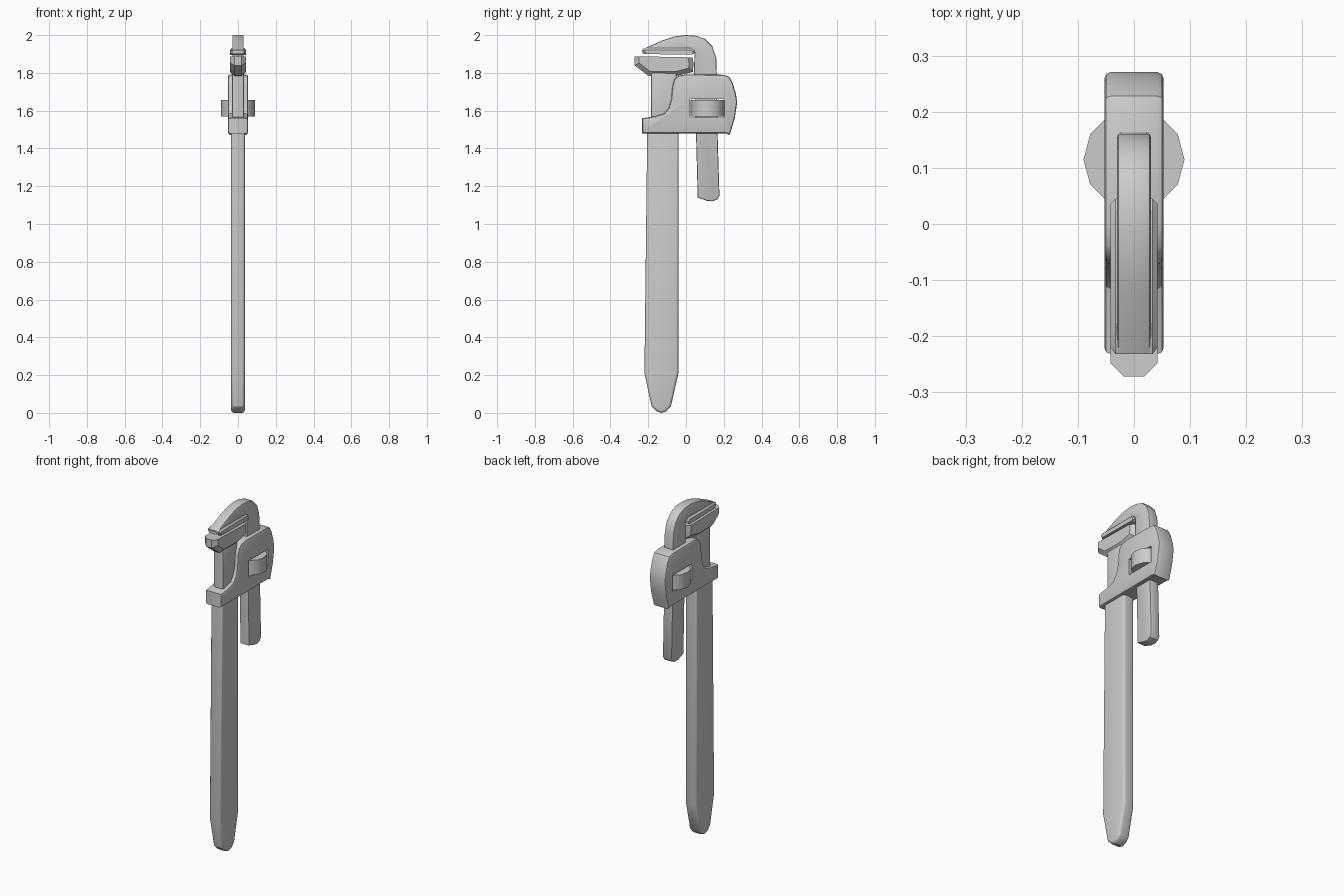
import bpy, bmesh
from mathutils import Matrix

if "Cube" in bpy.data.objects:
    bpy.data.objects.remove(bpy.data.objects["Cube"])


def finish(name, bm):
    bmesh.ops.recalc_face_normals(bm, faces=bm.faces)
    me = bpy.data.meshes.new(name)
    bm.to_mesh(me)
    bm.free()
    ob = bpy.data.objects.new(name, me)
    bpy.context.collection.objects.link(ob)
    return ob


def smooth(ob, angle=0.55):
    bpy.ops.object.select_all(action='DESELECT')
    ob.select_set(True)
    bpy.context.view_layer.objects.active = ob
    bpy.ops.object.shade_smooth_by_angle(angle=angle)


def plate(name, outline, half, bevel=0.01, segments=2, rule=lambda p: True):
    """Side outline (y, z) extruded across x, with its rim edges bevelled."""
    bm = bmesh.new()
    face = bm.faces.new([bm.verts.new((-half, y, z)) for y, z in outline])
    ext = bmesh.ops.extrude_face_region(bm, geom=[face], use_keep_orig=True)
    verts = [g for g in ext['geom'] if isinstance(g, bmesh.types.BMVert)]
    bmesh.ops.translate(bm, vec=(2 * half, 0, 0), verts=verts)
    bmesh.ops.recalc_face_normals(bm, faces=bm.faces)
    rim = [e for e in bm.edges
           if abs(e.verts[0].co.x - e.verts[1].co.x) < 1e-5
           and rule((e.verts[0].co + e.verts[1].co) / 2)]
    bmesh.ops.bevel(bm, geom=rim, offset=bevel, segments=segments,
                    profile=0.5, affect='EDGES', clamp_overlap=True)
    return finish(name, bm)


# Long flat handle with tapered end
handle = plate("handle", [
    (-0.205, 1.52), (-0.22, 0.21), (-0.182, 0.035), (-0.155, 0.008), (-0.13, 0.0),
    (-0.105, 0.008), (-0.08, 0.035), (-0.04, 0.21), (-0.04, 1.52)], 0.036, 0.014, 3)

# Neck carrying the fixed jaw
neck = plate("heel_neck", [
    (-0.185, 1.5), (-0.185, 1.81), (-0.05, 1.81), (-0.05, 1.5)], 0.033, 0.012)

# Fixed jaw, chamfered everywhere except its gripping face
heel = plate("heel_jaw", [
    (-0.272, 1.84), (-0.272, 1.888), (0.035, 1.882), (0.04, 1.85), (0.036, 1.805),
    (-0.06, 1.782), (-0.2, 1.785)], 0.042, 0.024, 1, lambda p: p.z < 1.875)

# Hooked moving jaw with its long shank
hook = plate("hook_jaw", [
    (-0.23, 1.903), (-0.23, 1.925), (-0.125, 1.972), (-0.06, 1.993), (0.0, 2.0),
    (0.05, 1.997), (0.1, 1.98), (0.14, 1.94), (0.16, 1.88), (0.163, 1.79),
    (0.167, 1.48), (0.177, 1.15), (0.165, 1.13), (0.14, 1.12), (0.11, 1.123),
    (0.062, 1.14), (0.053, 1.48), (0.042, 1.79), (0.045, 1.91), (0.03, 1.915)],
    0.03, 0.007)

# Tooth block under the hook
teeth = plate("hook_teeth", [
    (-0.222, 1.9), (-0.232, 1.922), (-0.21, 1.931), (0.025, 1.931), (0.045, 1.918),
    (0.045, 1.905), (0.03, 1.896)], 0.042, 0.009, 1, lambda p: p.z > 1.91)

# Housing around both shanks
housing = plate("housing", [
    (-0.232, 1.48), (-0.232, 1.56), (-0.165, 1.57), (-0.115, 1.585), (-0.092, 1.615),
    (-0.078, 1.66), (-0.072, 1.73), (-0.062, 1.765), (-0.04, 1.785), (0.0, 1.792),
    (0.2, 1.79), (0.228, 1.78), (0.246, 1.75), (0.264, 1.69), (0.271, 1.645),
    (0.258, 1.56), (0.232, 1.472), (0.21, 1.48)], 0.053, 0.012)

# Window for the adjusting nut
bm = bmesh.new()
bmesh.ops.create_cube(bm, size=1, matrix=Matrix.Translation((0, 0.112, 1.613))
                      @ Matrix.Diagonal((0.4, 0.184, 0.098, 1)))
cutter = finish("window_cutter", bm)
cutter.hide_render = True
mod = housing.modifiers.new("window", 'BOOLEAN')
mod.object = cutter
mod.solver = 'EXACT'
bpy.context.view_layer.objects.active = housing
bpy.ops.object.modifier_apply(modifier=mod.name)
bpy.data.objects.remove(cutter)

# Twelve-sided adjusting nut
bm = bmesh.new()
bmesh.ops.create_cone(bm, cap_ends=True, segments=12, radius1=0.09, radius2=0.09,
                      depth=0.088, matrix=Matrix.Translation((0, 0.115, 1.612))
                      @ Matrix.Rotation(1.5707963, 4, 'Z'))
nut = finish("adjusting_nut", bm)

for ob in (handle, neck, heel, hook, teeth, housing, nut):
    smooth(ob)
